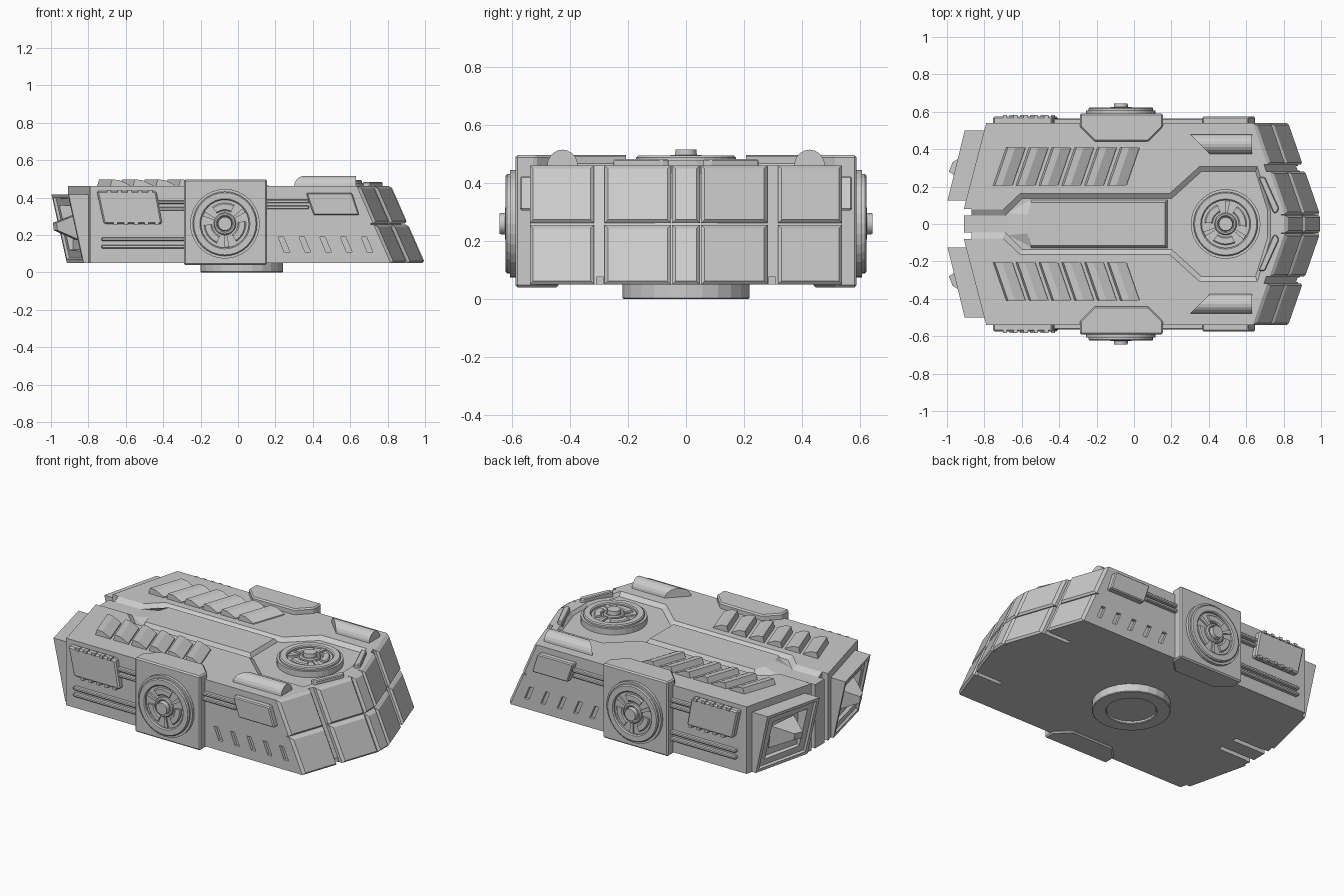
import bpy, bmesh
from math import sin, cos, pi, radians
from mathutils import Matrix, Vector

if "Cube" in bpy.data.objects:
    bpy.data.objects.remove(bpy.data.objects["Cube"])


def finish(name, bm, mirror=False, bevel=0, mat=None):
    if mat:
        bm.transform(mat)
    bmesh.ops.recalc_face_normals(bm, faces=bm.faces[:])
    me = bpy.data.meshes.new(name)
    bm.to_mesh(me)
    bm.free()
    ob = bpy.data.objects.new(name, me)
    bpy.context.collection.objects.link(ob)
    if bevel:
        b = ob.modifiers.new("bevel", 'BEVEL')
        b.width, b.segments = bevel, 1
    if mirror:
        m = ob.modifiers.new("mirror", 'MIRROR')
        m.use_axis = (False, True, False)
        m.use_clip = False
        m.use_mirror_merge = False
    return ob


def add_loft(bm, A, B):
    a = [bm.verts.new(p) for p in A]
    b = [bm.verts.new(p) for p in B]
    n = len(a)
    faces = [bm.faces.new(a[::-1]), bm.faces.new(b)]
    for i in range(n):
        j = (i + 1) % n
        faces.append(bm.faces.new((a[i], a[j], b[j], b[i])))
    return faces


def lift(pts, axis, d):
    if axis == 'z':
        return [(x, y, d) for x, y in pts]
    if axis == 'y':
        return [(x, d, z) for x, z in pts]
    return [(d, y, z) for y, z in pts]


def loft(name, A, B, **k):
    bm = bmesh.new()
    add_loft(bm, A, B)
    return finish(name, bm, **k)


def prisms(name, polys, axis, a, b, **k):
    bm = bmesh.new()
    for p in polys:
        add_loft(bm, lift(p, axis, a), lift(p, axis, b))
    return finish(name, bm, **k)


def rect(x0, x1, y0, y1):
    return [(x0, y0), (x1, y0), (x1, y1), (x0, y1)]


def both(pts):
    return pts + [(x, -y) for x, y in reversed(pts)]


def cut(ob, cutter):
    m = ob.modifiers.new("cut", 'BOOLEAN')
    m.operation, m.solver, m.object = 'DIFFERENCE', 'EXACT', cutter
    cutter.hide_render = True
    dg = bpy.context.evaluated_depsgraph_get()
    dg.update()
    me = bpy.data.meshes.new_from_object(ob.evaluated_get(dg))
    ob.modifiers.clear()
    ob.data = me
    bpy.data.objects.remove(cutter)


# hull core with sloped nose
rear = [(-.91, .08), (-.79, .54)]
hull = loft("hull", lift(both(rear + [(.80, .54), (.965, .05)]), 'z', .05),
            lift(both(rear + [(.62, .54), (.785, .05)]), 'z', .462))

# sunken top deck, rear slots, underside grooves, slanted side slots
top = [(-.95, .08), (-.7, .08), (-.61, .165), (.19, .165), (.35, .31), (.66, .31), (.73, .08)]
low = [(-.95, .045), (-.69, .045), (-.6, .135), (.2, .135), (.36, .28), (.65, .28), (.715, .07)]
cut(hull, loft("deck_cutter", lift(both(low), 'z', .442), lift(both(top), 'z', .4635)))
cut(hull, prisms("slot_cutter", [rect(-1, -.87, .045, .08)], 'z', -.1, .6, mirror=True))
cut(hull, prisms("groove_cutter", [rect(-1, -.68, .045, .075), rect(.72, 1.1, .285, .31)],
                 'z', 0, .075, mirror=True))
slots = [[(x, .19), (x + .028, .19), (x + .062, .11), (x + .032, .11)]
         for x in [.215 + .111 * i for i in range(5)]]
cut(hull, prisms("side_slot_cutter", slots, 'y', .522, .6, mirror=True))


# nose armour plates
def nose(y, z, d=0):
    return (1 - .347 * max(0, abs(y) - .05) - .18 * (z - .05) / .41 - d, y, z)


def plate(bm, y0, y1, z0, z1, d=0):
    e = .012
    c = [(y0, z0), (y1, z0), (y1, z1), (y0, z1)]
    i = [(y0 + e, z0 + e), (y1 - e, z0 + e), (y1 - e, z1 - e), (y0 + e, z1 - e)]
    add_loft(bm, [nose(*p, .06) for p in c], [nose(*p, d + .014) for p in c])
    add_loft(bm, [nose(*p, d + .014) for p in c], [nose(*p, d) for p in i])


bm = bmesh.new()
for z0, z1 in ((.05, .256), (.262, .462)):
    plate(bm, .052, .282, z0, z1)
    plate(bm, .318, .54, z0, z1)
finish("nose_plates", bm, mirror=True)
bm = bmesh.new()
for z0, z1 in ((.05, .256), (.262, .462)):
    plate(bm, -.048, .048, z0, z1)
finish("nose_centre_plates", bm)

# raised spine on the deck
loft("deck_spine", lift(both([(-.68, .06), (-.55, .13), (.18, .13)]), 'z', .44),
     lift(both([(-.57, .05), (-.55, .115), (.165, .115)]), 'z', .465))

# angled bars behind the nose
prisms("nose_bars", [[(.665, .25), (.70, .25), (.775, .085), (.765, .06), (.745, .06)]],
       'z', .44, .484, mirror=True, bevel=.005)

# roof louvres
bm = bmesh.new()
for i in range(6):
    x = -.755 + .122 * i
    def row(y, s):
        return [(x + s, y, .455), (x + s + .012, y, .497), (x + s + .05, y, .494),
                (x + s + .104, y, .468), (x + s + .108, y, .455)]
    add_loft(bm, row(.207, 0), row(.41, .07))
finish("roof_louvres", bm, mirror=True)

# half-round roof pods
arc = [(.427 + .053 * cos(pi * k / 10), .46 + .056 * sin(pi * k / 10)) for k in range(11)]
loft("roof_pods", [(.30 + (.48 - y) * 1.0, y, z) for y, z in arc], lift(arc, 'x', .63), mirror=True)

# side fan housings
loft("fan_housings", lift([(-.29, .59), (-.29, .52), (-.21, .44), (.075, .44), (.155, .52), (.155, .59)], 'z', .04),
     lift([(-.29, .59), (-.29, .52), (-.21, .44), (.075, .44), (.155, .52), (.155, .59)], 'z', .497),
     mirror=True, bevel=.008)


# round fans
def add_arc(bm, r0, r1, a0, a1, h0, h1, n, c=.006):
    prof = [(r0, h0), (r1, h0), (r1, h1 - c), (r1 - c, h1), (r0 + c, h1), (r0, h1 - c)]
    full = a1 - a0 == 360
    rings = []
    for k in range(n if full else n + 1):
        a = radians(a0 + (a1 - a0) * k / n)
        rings.append([bm.verts.new((r * cos(a), r * sin(a), h)) for r, h in prof])
    for k in range(n):
        p, q = rings[k], rings[(k + 1) % len(rings)]
        for i in range(6):
            j = (i + 1) % 6
            bm.faces.new((p[i], p[j], q[j], q[i]))
    if not full:
        bm.faces.new(rings[0])
        bm.faces.new(rings[-1][::-1])


def fan(name, mat, mirror=False):
    bm = bmesh.new()
    circ = lambda r, h: [(r * cos(2 * pi * k / 32), r * sin(2 * pi * k / 32), h) for k in range(32)]
    add_loft(bm, circ(.186, -.025), circ(.186, .018))
    add_arc(bm, .128, .172, 0, 360, .012, .034, 32)
    for a in (25, 145, 265):
        add_arc(bm, .07, .112, a - 32, a + 32, .012, .03, 8)
        add_arc(bm, .045, .13, a + 54, a + 66, .012, .028, 2)
    add_arc(bm, .04, .06, 0, 360, .012, .036, 20)
    add_loft(bm, circ(.04, .01), circ(.036, .055))
    finish(name, bm, mirror=mirror, mat=mat)


fan("roof_fan", Matrix.Translation((.49, 0, .461)))
fan("side_fans", Matrix.Translation((-.07, .59, .26)) @ Matrix.Rotation(-pi / 2, 4, 'X'), True)

# side panels, clips and rails
prisms("rear_side_panels", [[(-.755, .435), (-.437, .435), (-.405, .26), (-.717, .26)]],
       'y', .53, .574, mirror=True, bevel=.008)
clips = [rect(x + d, x + d + .022, z, z + .016) for z, d in ((.425, 0), (.254, .035))
         for x in [-.70 + .055 * i for i in range(5)]]
prisms("panel_clips", clips, 'y', .55, .582, mirror=True)
prisms("front_side_panels", [[(.365, .425), (.61, .425), (.648, .306), (.405, .306)]],
       'y', .53, .574, mirror=True, bevel=.006)
rails = [rect(-.73, -.28, z, z + .02) for z in (.128, .168)]
rails += [rect(-.43, -.28, z, z + .02) for z in (.33, .365)]
rails += [rect(.15, .38, z, z + .02) for z in (.338, .37)]
prisms("side_rails", rails, 'y', .53, .563, mirror=True, bevel=.005)

# rear thruster frames, leaning backward, with stepped recess
bm = bmesh.new()
back = [(-.915, .125, .05), (-.825, .5, .05), (-.905, .5, .417), (-.997, .125, .417)]
fore = [(-.86, .125, .05), (-.78, .5, .05), (-.79, .5, .417), (-.87, .125, .417)]
face = add_loft(bm, fore, back)[1]
bmesh.ops.recalc_face_normals(bm, faces=bm.faces[:])
for t, d in ((.028, 0), (.006, -.014), (.058, 0), (.008, -.06)):
    bmesh.ops.inset_individual(bm, faces=[face], thickness=t, depth=d)
finish("thruster_frames", bm, mirror=True)

# pointed thruster cores
loft("thruster_cores", [(-.86, .21, .17), (-.84, .40, .17), (-.86, .40, .31), (-.88, .21, .31)],
     [(-.985, .28, .225), (-.965, .33, .225), (-.97, .33, .265), (-.99, .28, .265)], mirror=True)

# round pedestal with dished underside
bm = bmesh.new()
add_arc(bm, .14, .22, 0, 360, -.06, 0, 24, .004)
disc = [(.142 * cos(2 * pi * k / 24), .142 * sin(2 * pi * k / 24)) for k in range(24)]
add_loft(bm, lift(disc, 'z', -.06), lift(disc, 'z', -.015))
finish("pedestal", bm, mat=Matrix.Translation((.02, 0, 0)) @ Matrix.Rotation(pi, 4, 'X'))
